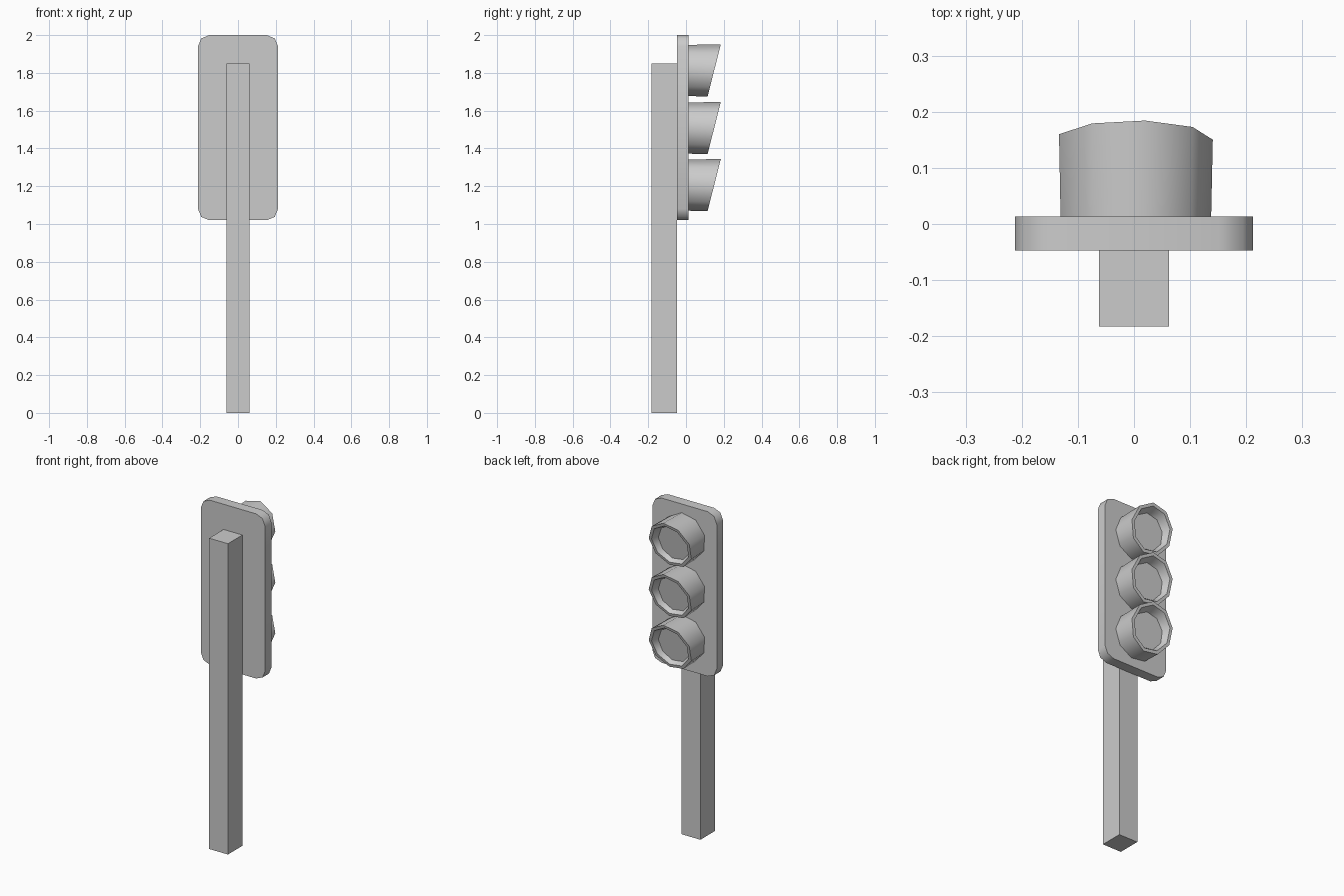
import bpy, bmesh, math

if "Cube" in bpy.data.objects:
    bpy.data.objects.remove(bpy.data.objects["Cube"])


def make_object(name, bm, angle=None):
    bmesh.ops.recalc_face_normals(bm, faces=bm.faces)
    mesh = bpy.data.meshes.new(name)
    bm.to_mesh(mesh)
    bm.free()
    obj = bpy.data.objects.new(name, mesh)
    bpy.context.collection.objects.link(obj)
    if angle:
        bpy.ops.object.select_all(action='DESELECT')
        obj.select_set(True)
        bpy.context.view_layer.objects.active = obj
        bpy.ops.object.shade_smooth_by_angle(angle=math.radians(angle))
    return obj


def box(x, y0, y1, z0, z1):
    bm = bmesh.new()
    bmesh.ops.create_cube(bm, size=1)
    for v in bm.verts:
        v.co = (v.co.x * 2 * x,
                y0 + (v.co.y + 0.5) * (y1 - y0),
                z0 + (v.co.z + 0.5) * (z1 - z0))
    return bm


# Square post
make_object("post", box(0.062, -0.183, -0.047, 0, 1.85))

# Backing plate with rounded corners
bm = box(0.212, -0.047, 0.013, 1.02, 2.0)
corners = [e for e in bm.edges
           if abs(e.verts[0].co.y - e.verts[1].co.y) > 0.01]
bmesh.ops.bevel(bm, geom=corners, offset=0.06, segments=2, profile=0.5,
                affect='EDGES')
make_object("backing_plate", bm, 50)


# Nine-sided lamp hood with slanted mouth and recessed lens
SIDES = 9
# radius, depth at centre, slant (depth gained per unit of height)
RINGS = [(0.1375, 0.010, 0.0),     # base on plate
         (0.1405, 0.149, 0.254),   # outer rim
         (0.122, 0.149, 0.254),    # inner rim
         (0.105, 0.110, 0.14)]     # lens edge


def lamp_hood(name, zc):
    bm = bmesh.new()
    loops = []
    for r, y, slant in RINGS:
        ring = []
        for i in range(SIDES):
            a = math.radians(8 + 360 / SIDES * i)
            x, z = r * math.sin(a), r * math.cos(a)
            ring.append(bm.verts.new((x, y + slant * z, zc + z)))
        loops.append(ring)
    for a, b in zip(loops, loops[1:]):
        for i in range(SIDES):
            j = (i + 1) % SIDES
            bm.faces.new((a[i], a[j], b[j], b[i]))
    bm.faces.new(loops[0])
    bm.faces.new(loops[-1])
    make_object(name, bm, 45)


for name, z in (("top", 1.812), ("middle", 1.507), ("bottom", 1.205)):
    lamp_hood(name + "_lamp_hood", z)
